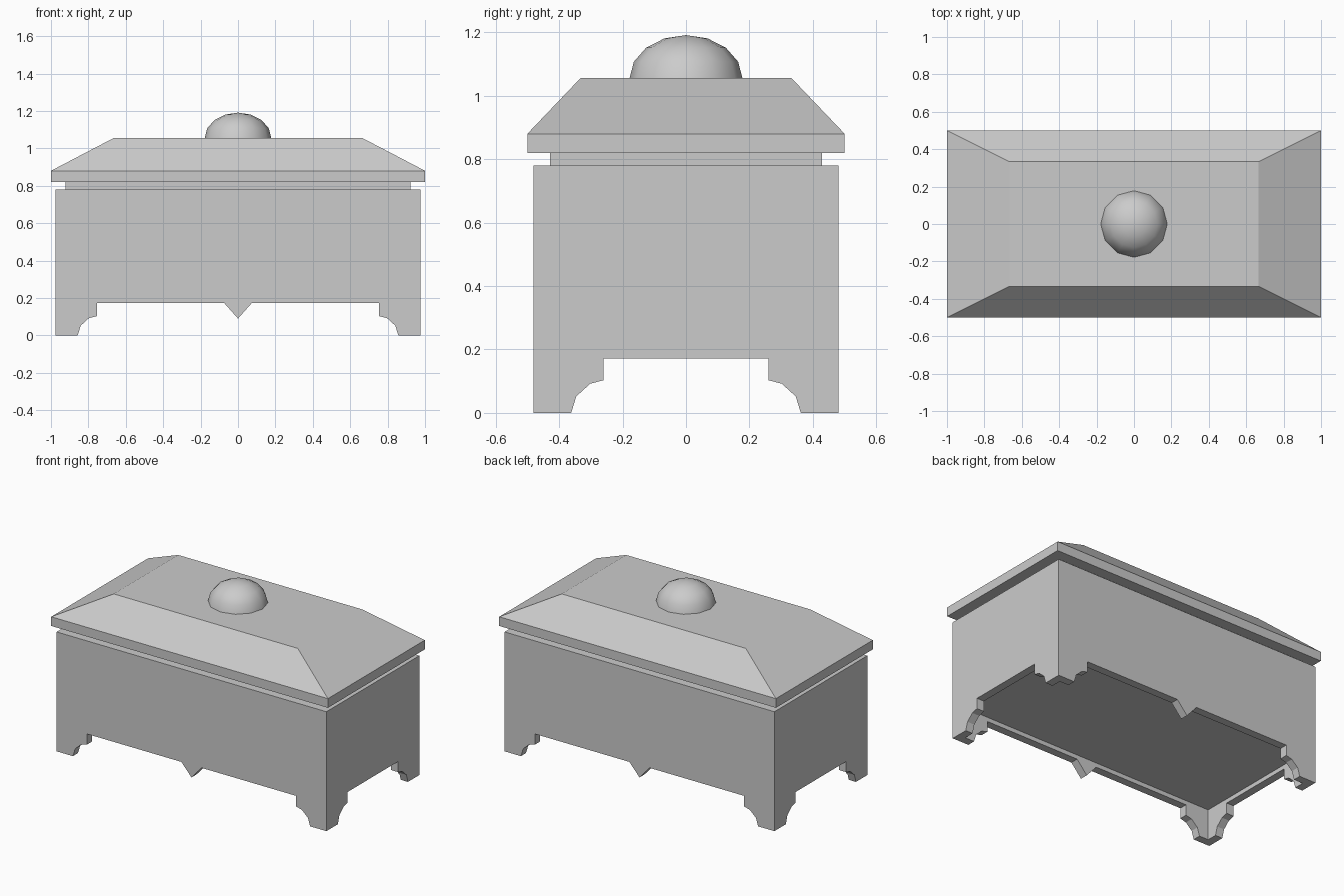
import bpy, bmesh, math
from mathutils import Matrix, Vector

if "Cube" in bpy.data.objects:
    bpy.data.objects.remove(bpy.data.objects["Cube"])


def finish(bm, name):
    bmesh.ops.remove_doubles(bm, verts=bm.verts, dist=1e-4)
    bmesh.ops.recalc_face_normals(bm, faces=bm.faces)
    mesh = bpy.data.meshes.new(name)
    bm.to_mesh(mesh)
    bm.free()
    obj = bpy.data.objects.new(name, mesh)
    bpy.context.collection.objects.link(obj)
    return obj


def stacked_rects(name, levels):
    """Loft rectangles given as (half x, half y, z) and cap both ends."""
    bm = bmesh.new()
    rings = [[bm.verts.new((sx * hx, sy * hy, z))
              for sx, sy in ((-1, -1), (1, -1), (1, 1), (-1, 1))]
             for hx, hy, z in levels]
    for a, b in zip(rings, rings[1:]):
        for i in range(4):
            j = (i + 1) % 4
            bm.faces.new((a[i], a[j], b[j], b[i]))
    bm.faces.new(rings[0])
    bm.faces.new(rings[-1])
    return finish(bm, name)


HX, HY, T, TOP = 0.975, 0.48, 0.052, 0.78


def add_board(bm, half, dist, pendant, angle):
    """Mitred wall board with bracket feet cut into its lower edge."""
    right = [(half - dx, z) for dx, z in
             ((0.22, 0.172), (0.22, 0.103), (0.178, 0.092),
              (0.134, 0.052), (0.118, 0), (0, 0), (0, TOP))]
    if pendant:
        right.insert(0, (0.073, 0.172))
    left = [(-u, z) for u, z in reversed(right)]
    profile = right + left + ([(0, 0.09)] if pendant else [])
    rot = Matrix.Rotation(angle, 4, 'Z')
    lim = half - T
    outer = [bm.verts.new(rot @ Vector((u, -dist, z))) for u, z in profile]
    inner = [bm.verts.new(rot @ Vector((max(-lim, min(lim, u)), -dist + T, z)))
             for u, z in profile]
    bm.faces.new(outer)
    bm.faces.new(inner)
    n = len(profile)
    for i in range(n):
        j = (i + 1) % n
        # leave the mitred ends open so neighbouring boards weld together
        if abs(profile[i][0]) == half and profile[i][0] == profile[j][0]:
            continue
        bm.faces.new((outer[i], outer[j], inner[j], inner[i]))


# Outer walls with feet
bm = bmesh.new()
for k in range(4):
    long_side = k % 2 == 0
    half, dist = (HX, HY) if long_side else (HY, HX)
    add_board(bm, half, dist, long_side, k * math.pi / 2)
finish(bm, "walls_with_feet")

# Inner box: raised floor below, recessed neck under the lid
stacked_rects("inner_box", [(HX - T, HY - T, 0.2), (HX - T, HY - T, 0.82)])

# Lid with a hipped top
stacked_rects("lid", [(1, 0.5, 0.82), (1, 0.5, 0.88), (0.665, 0.333, 1.055)])

# Domed knob
bm = bmesh.new()
bmesh.ops.create_uvsphere(bm, u_segments=12, v_segments=8, radius=1)
bmesh.ops.delete(bm, geom=[v for v in bm.verts if v.co.z < -0.01], context='VERTS')
bm.transform(Matrix.Translation((0, 0, 1.055)) @ Matrix.Diagonal((0.178, 0.178, 0.136, 1)))
knob = finish(bm, "lid_knob")
for p in knob.data.polygons:
    p.use_smooth = True
